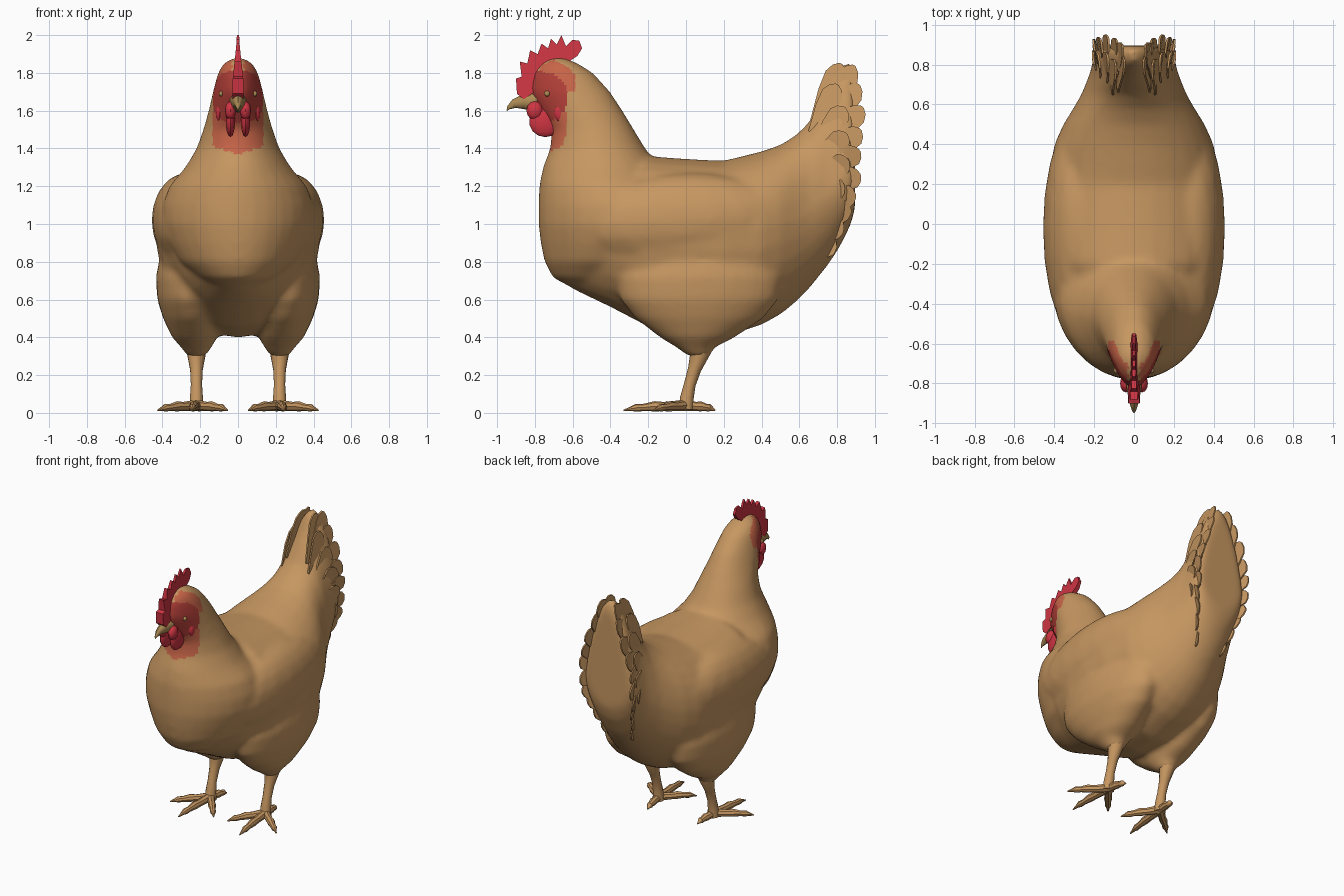
import bpy, bmesh, math
from mathutils import Vector

if "Cube" in bpy.data.objects:
    bpy.data.objects.remove(bpy.data.objects["Cube"])

def mat(name, rgb):
    m = bpy.data.materials.new(name)
    m.diffuse_color = (*rgb, 1)
    m.use_nodes = True
    m.node_tree.nodes["Principled BSDF"].inputs["Base Color"].default_value = m.diffuse_color
    return m

TAN = mat("tan feathers", (0.57, 0.31, 0.12))
RED = mat("comb red", (0.62, 0.035, 0.055))
FACE = mat("face red", (0.45, 0.05, 0.04))
ORANGE = mat("throat orange", (0.58, 0.13, 0.065))
BEAK = mat("horn beak", (0.42, 0.26, 0.09))

def loft(bm, rings):
    """Skin a list of equally long point rings and cap both ends."""
    vs = [[bm.verts.new(p) for p in r] for r in rings]
    n = len(vs[0])
    for a, b in zip(vs, vs[1:]):
        for i in range(n):
            bm.faces.new((a[i], a[(i + 1) % n], b[(i + 1) % n], b[i]))
    bm.faces.new(vs[0][::-1])
    bm.faces.new(vs[-1])

def tube(bm, pts, n=10):
    """Round tube through (x, y, z, radius) points."""
    rings = []
    for i, p in enumerate(pts):
        a, b = pts[max(i - 1, 0)], pts[min(i + 1, len(pts) - 1)]
        d = (Vector(b[:3]) - Vector(a[:3])).normalized()
        u = d.cross(Vector((1, 0, 0))).normalized()
        v = d.cross(u)
        rings.append([Vector(p[:3]) + p[3] * (u * math.cos(t) + v * math.sin(t))
                      for t in (2 * math.pi * k / n for k in range(n))])
    loft(bm, rings)

def ellipsoid(bm, c, s, tilt=0, seg=20):
    vs = bmesh.ops.create_uvsphere(bm, u_segments=seg, v_segments=seg // 2, radius=1)["verts"]
    for v in vs:
        x, y, z = v.co.x * s[0], v.co.y * s[1], v.co.z * s[2]
        v.co = (c[0] + x, c[1] + y * math.cos(tilt) - z * math.sin(tilt),
                c[2] + y * math.sin(tilt) + z * math.cos(tilt))

def plate(bm, pts, off):
    """Thin slab: outline shifted both ways along off."""
    loft(bm, [[Vector(p) - Vector(off) for p in pts], [Vector(p) + Vector(off) for p in pts]])

def finish(name, bm, material, mirror=False, angle=40):
    bmesh.ops.recalc_face_normals(bm, faces=bm.faces)
    me = bpy.data.meshes.new(name)
    bm.to_mesh(me)
    bm.free()
    ob = bpy.data.objects.new(name, me)
    bpy.context.collection.objects.link(ob)
    me.materials.append(material)
    if mirror:
        ob.modifiers.new("mirror", "MIRROR").use_mirror_merge = False
    bpy.ops.object.select_all(action='DESELECT')
    ob.select_set(True)
    bpy.context.view_layer.objects.active = ob
    bpy.ops.object.shade_smooth_by_angle(angle=math.radians(angle))
    return ob

ANG = [2 * math.pi * k / 28 for k in range(28)]

# Body: trunk and tail root, cross-sections along y (y, bottom, top, half width, widest z)
bm = bmesh.new()
trunk = [(-.6, .655, 1.1, .2, .92), (-.4, .56, 1.28, .37, 1.0), (-.2, .455, 1.36, .43, 1.02),
         (0, .4, 1.345, .44, 1.0), (.2, .4, 1.335, .435, .98), (.4, .465, 1.385, .4, .98),
         (.5, .52, 1.42, .355, 1.0), (.58, .585, 1.47, .305, 1.02), (.65, .655, 1.54, .265, 1.06),
         (.75, .78, 1.72, .225, 1.14), (.81, .87, 1.84, .21, 1.22), (.87, .99, 1.86, .2, 1.28),
         (.895, 1.08, 1.8, .185, 1.3)]
def tail_x(y, t):
    """Pinch the upper half of the tail sections into a tent."""
    k = min(1, max(0, (y - .55) / .25))
    c = math.cos(t)
    tent = math.copysign((1 - abs(math.sin(t))) * .85 + .15 * abs(c), c) if math.sin(t) > 0 else c
    return c + (tent - c) * k * .45

loft(bm, [[(w * tail_x(y, t), y, m + math.sin(t) * ((zt - m) if math.sin(t) > 0 else (m - zb)))
           for t in ANG] for y, zb, zt, w, m in trunk])

# Breast, neck and head: slices along z (z, front y, back y, half width), narrower in front
neck = [(.66, -.6, -.4, .1), (.715, -.705, -.28, .2), (.8, -.75, -.1, .31), (.9, -.77, 0, .37),
        (1.0, -.782, 0, .4), (1.1, -.782, 0, .4), (1.2, -.778, -.04, .365), (1.3, -.758, -.14, .28),
        (1.4, -.72, -.215, .22), (1.5, -.712, -.275, .185), (1.6, -.78, -.335, .157),
        (1.7, -.83, -.4, .134), (1.8, -.81, -.49, .108), (1.85, -.77, -.57, .08), (1.88, -.72, -.64, .03)]
loft(bm, [[(w * math.cos(t) * (1 + min(0, math.sin(t)) * (.3 if z > 1.55 else .1)),
            (f + b) / 2 + (b - f) / 2 * math.sin(t), z) for t in ANG] for z, f, b, w in neck])

# Wings and thighs, blended into the body
thigh = [(.3, .22, .07, .05, .06), (.345, .22, .05, .08, .1), (.4, .23, .06, .12, .2),
         (.5, .245, .07, .152, .34), (.6, .255, .07, .173, .42), (.72, .255, .07, .18, .44),
         (.82, .24, .08, .175, .4), (.95, .2, .08, .15, .32)]
for s in (1, -1):
    ellipsoid(bm, (s * .275, -.02, 1.02), (.183, .56, .25), .04)
    loft(bm, [[(s * x + rx * math.cos(t), y + ry * math.sin(t), z) for t in ANG]
              for z, x, y, rx, ry in thigh])
body = finish("body", bm, TAN)
rm = body.modifiers.new("union", "REMESH")
rm.mode, rm.voxel_size = 'VOXEL', .016
sm = body.modifiers.new("soften", "SMOOTH")
sm.factor, sm.iterations = .5, 18
dg = bpy.context.evaluated_depsgraph_get()
me = bpy.data.meshes.new_from_object(body.evaluated_get(dg))
body.modifiers.clear()
body.data = me
me.materials.clear()
for m in (TAN, FACE, ORANGE):
    me.materials.append(m)

# Bare face, with a paler rim beside the crown and down the throat
for p in me.polygons:
    p.use_smooth = True
    c = p.center
    d = math.hypot((c.y + .78) / .155, (c.z - 1.67) / .14)
    throat = c.y < -.63 and 1.37 + abs(c.x) * .3 < c.z < 1.6 and abs(c.x) < .135
    crown = c.z > 1.7 and c.y < -.59 and abs(c.x) > .03
    if d < 1:
        p.material_index = 1
    elif throat or (crown and d < 1.5):
        p.material_index = 2

# Tail feathers: overlapping pointed plates following the tent-shaped tail sides
def spread(z):
    return min(.2, .045 + max(0, 1.86 - z) * .34) - max(0, 1.15 - z) * .3

bm = bmesh.new()
tips = [(.82, 1.85), (.89, 1.84), (.915, 1.74), (.935, 1.62), (.925, 1.5), (.92, 1.39),
        (.925, 1.26), (.9, 1.15), (.875, 1.06), (.83, .95), (.78, .84),
        (.8, 1.74), (.84, 1.62), (.85, 1.48), (.86, 1.34), (.84, 1.2)]
for i, (y, z) in enumerate(tips):
    lift = .006 if i > 10 else .004 * (i % 2)
    tip, base = Vector((0, y, z)), Vector((0, y + (.5 - y) * .42, z + (1.12 - z) * .42))
    side = (tip - base).cross(Vector((1, 0, 0))).normalized() * .058
    prof = [(0, .5), (.5, .95), (.8, 1), (.93, .65), (1, .15)]
    out = []
    for s, half in ((1, prof), (-1, prof[::-1])):
        for f, w in half:
            p = base.lerp(tip, f) + side * w * s
            p.x = spread(p.z) + lift - .07 * (1 - f) ** 1.5
            out.append(p)
    plate(bm, out, (.005, 0, 0))
finish("tail_feathers", bm, TAN, mirror=True, angle=30)

# Comb: serrated blade, thinner towards the points
bm = bmesh.new()
comb = [(-.64, 1.82), (-.72, 1.76), (-.8, 1.7), (-.86, 1.66), (-.895, 1.69), (-.9, 1.77),
        (-.87, 1.78), (-.88, 1.86), (-.84, 1.85), (-.825, 1.92), (-.785, 1.9), (-.765, 1.955),
        (-.73, 1.93), (-.715, 1.98), (-.685, 1.95), (-.66, 2.0), (-.635, 1.94), (-.6, 1.975),
        (-.565, 1.97), (-.55, 1.93), (-.575, 1.89), (-.62, 1.86)]
plate(bm, [(0, y, z) for y, z in comb], (.03, 0, 0))
for v in bm.verts:
    v.co.x *= max(.2, 1 - max(0, v.co.z - 1.75) * 3.6)
finish("comb", bm, RED)

# Wattles and ear lobes
bm = bmesh.new()
ellipsoid(bm, (.04, -.745, 1.54), (.025, .085, .08), 0, 14)
ellipsoid(bm, (.04, -.8, 1.6), (.03, .045, .05), 0, 12)
ellipsoid(bm, (.098, -.665, 1.59), (.02, .035, .05), 0, 12)
finish("wattles", bm, RED, mirror=True)

# Beak
bm = bmesh.new()
tube(bm, [(0, -.79, 1.645, .055), (0, -.86, 1.648, .04), (0, -.91, 1.637, .024),
          (0, -.94, 1.615, .01), (0, -.948, 1.6, .002)])
for v in bm.verts:
    v.co.x *= .8
finish("beak", bm, BEAK)

# Eyes
bm = bmesh.new()
ellipsoid(bm, (.09, -.735, 1.69), (.012, .015, .015), 0, 12)
finish("eyes", bm, BEAK, mirror=True)

# Legs with three front toes and one back toe
bm = bmesh.new()
tube(bm, [(.22, .08, .42, .07), (.22, .08, .33, .055), (.22, .045, .23, .035), (.22, .02, .15, .031),
          (.22, .005, .08, .036), (.22, 0, .02, .04)])
for x, y in ((.245, -.33), (.425, -.17), (.055, -.2), (.2, .155)):
    toe = [(0, .04, .03), (.35, .034, .024), (.5, .035, .027), (.68, .029, .019), (.8, .027, .021),
           (.88, .022, .012), (1, .013, .004)]
    tube(bm, [(.22 + (x - .22) * f, y * f, z, r) for f, z, r in toe], 8)
for v in bm.verts:
    v.co.z = max(v.co.z, 0)
finish("legs", bm, TAN, mirror=True)
